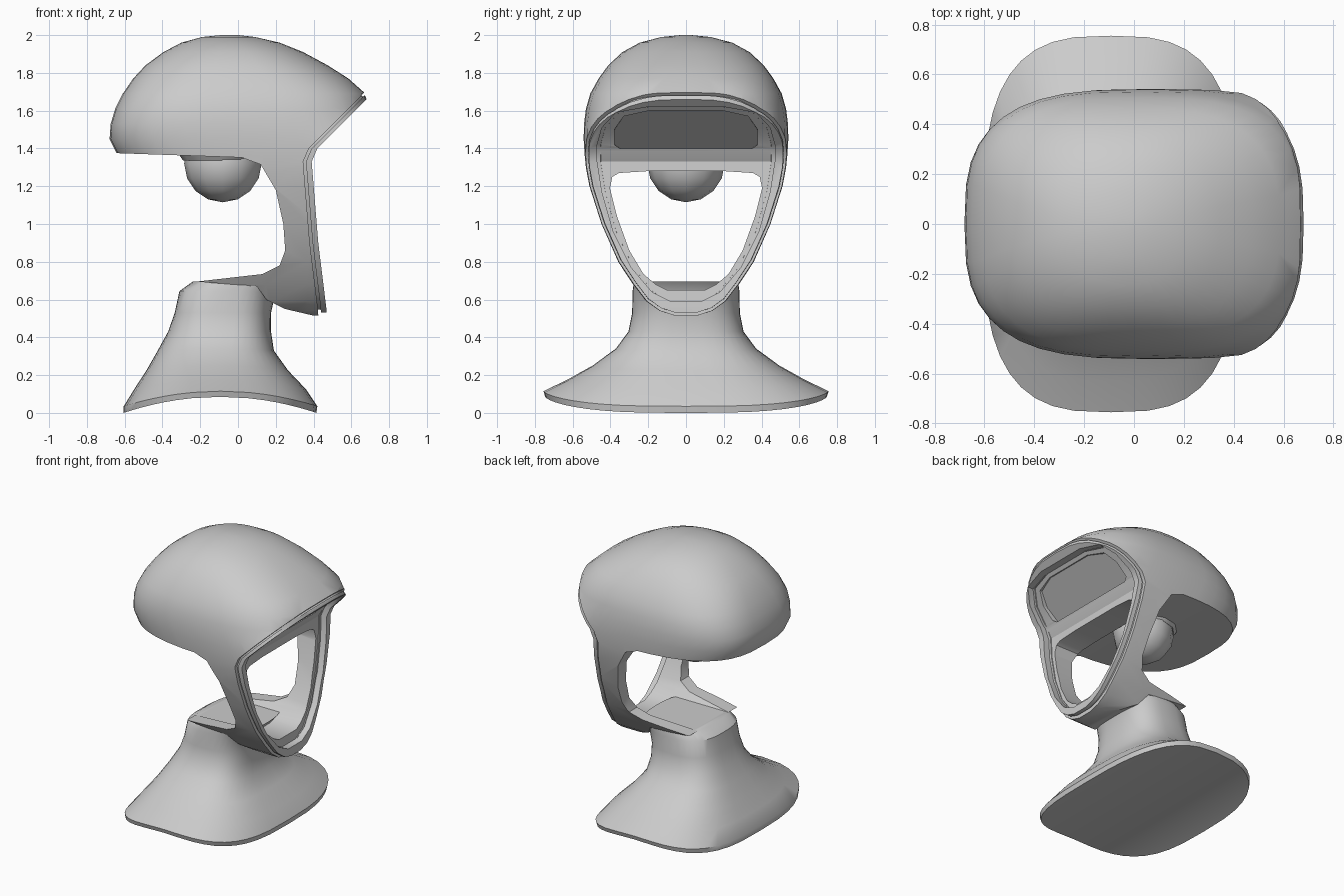
import bpy, bmesh, math
from mathutils import Vector

cube = bpy.data.objects.get("Cube")
if cube:
    bpy.data.objects.remove(cube, do_unlink=True)

grey = bpy.data.materials.new("plain grey")
grey.use_nodes = True
grey.diffuse_color = (0.6, 0.6, 0.6, 1)
grey.node_tree.nodes["Principled BSDF"].inputs["Base Color"].default_value = (0.6, 0.6, 0.6, 1)

SIDES = 40
FRONT = [(0.475, 0.45), (0.467, 0.56), (0.425, 0.9), (0.39, 1.33), (0.42, 1.4), (0.68, 1.66), (0.94, 1.95)]


def make(name, bm):
    bmesh.ops.recalc_face_normals(bm, faces=bm.faces)
    mesh = bpy.data.meshes.new(name)
    bm.to_mesh(mesh)
    bm.free()
    mesh.materials.append(grey)
    ob = bpy.data.objects.new(name, mesh)
    bpy.context.collection.objects.link(ob)
    return ob


def front_x(z):
    """Depth of the face line at a height."""
    for (xa, za), (xb, zb) in zip(FRONT, FRONT[1:]):
        if z <= zb:
            return xa + (xb - xa) * (z - za) / (zb - za)
    return FRONT[-1][0]


def loft(name, rings, scale=1.0, pivot=1.15):
    """Stack of rounded outlines: height, back, front, half width, power, end drop."""
    bm = bmesh.new()
    rows = []
    for z, back, front, width, power, drop in rings:
        mid, half, row = (back + front) / 2, (front - back) / 2, []
        for i in range(SIDES):
            a = 2 * math.pi * i / SIDES
            u, v = [math.copysign(abs(k) ** (2 / power), k) for k in (math.cos(a), math.sin(a))]
            row.append(bm.verts.new(((mid + half * u), width * v * scale,
                                     pivot + (z - drop * u * u - pivot) * scale)))
        rows.append(row)
    for a, b in zip(rows, rows[1:]):
        for i in range(SIDES):
            j = (i + 1) % SIDES
            bm.faces.new((a[i], a[j], b[j], b[i]))
    # caps are strips across the width, so that they can arch
    for row in (rows[0], rows[-1]):
        for i in range(SIDES // 2):
            strip = [row[i], row[i + 1], row[-i - 1], row[-i % SIDES]]
            bm.faces.new(list(dict.fromkeys(strip)))
    return make(name, bm)


def side_prism(points):
    """Side outline pushed across the full width."""
    bm = bmesh.new()
    face = bm.faces.new([bm.verts.new((x, -1, z)) for x, z in points])
    new = bmesh.ops.extrude_face_region(bm, geom=[face])["geom"]
    bmesh.ops.translate(bm, vec=Vector((0, 2, 0)), verts=[v for v in new if isinstance(v, bmesh.types.BMVert)])
    return make("cutter", bm)


def face_prism(half, back, front=0.3, follow=True, taper=1.0, tilt=0.0):
    """Mirrored face outline pushed along the depth, following the face line if asked."""
    bm = bmesh.new()
    rows, top = [], half[-1][1]
    for off, t, lean in ((back, taper, tilt), (front, 1, 0)):
        for s in (-1, 1):
            rows.append([bm.verts.new((off - lean * (top - z) + (front_x(z) if follow else 0), s * y * t, z))
                         for y, z in half])
    bl, br, fl, fr = rows
    for a, b in ((bl, br), (br, fr), (fr, fl), (fl, bl)):
        for i in range(len(half) - 1):
            bm.faces.new((a[i], b[i], b[i + 1], a[i + 1]))
    for i in (0, -1):
        bm.faces.new((bl[i], br[i], fr[i], fl[i]))
    return make("cutter", bm)


def cut(ob, cutter, operation="DIFFERENCE"):
    bpy.context.view_layer.objects.active = ob
    mod = ob.modifiers.new("cut", "BOOLEAN")
    mod.operation, mod.solver, mod.object = operation, "EXACT", cutter
    bpy.ops.object.modifier_apply(modifier=mod.name)
    bpy.data.objects.remove(cutter, do_unlink=True)


def smooth(ob, angle=32):
    bpy.ops.object.select_all(action="DESELECT")
    ob.select_set(True)
    bpy.context.view_layer.objects.active = ob
    bpy.ops.object.shade_smooth_by_angle(angle=math.radians(angle))


# Head mass: chin to crown
chin = [(0.515, 0.06), (0.54, 0.14), (0.59, 0.21), (0.68, 0.28), (0.8, 0.36),
        (1.0, 0.449), (1.2, 0.512), (1.3, 0.53)]
head_rings = [(z, -0.6, 0.9, w, 3, 0) for z, w in chin] + [
    (1.37, -0.64, 0.9, 0.537, 3, 0), (1.45, -0.68, 0.86, 0.542, 3, 0),
    (1.53, -0.674, 0.77, 0.54, 3, 0), (1.61, -0.65, 0.7, 0.53, 3, 0),
    (1.69, -0.61, 0.675, 0.507, 2.9, 0), (1.77, -0.555, 0.585, 0.463, 2.7, 0),
    (1.84, -0.49, 0.475, 0.412, 2.5, 0), (1.91, -0.395, 0.345, 0.337, 2.3, 0),
    (1.96, -0.3, 0.22, 0.245, 2.1, 0), (1.99, -0.19, 0.09, 0.13, 2, 0),
    (2.0, -0.09, 0.0, 0.03, 2, 0)]

# Face openings, as half outlines of width and height
eye_hole = [(0.1, 0.65), (0.16, 0.68), (0.225, 0.735), (0.3, 0.86), (0.365, 1.04),
            (0.403, 1.19), (0.39, 1.25), (0.355, 1.27), (0.2, 1.28)]
inner_step = [(0.08, 0.59), (0.18, 0.64), (0.29, 0.77), (0.385, 0.96), (0.445, 1.17), (0.47, 1.33),
              (0.47, 1.42), (0.445, 1.51), (0.37, 1.59), (0.2, 1.62)]
brow_recess = [(0.36, 1.4), (0.39, 1.42), (0.39, 1.5), (0.34, 1.57), (0.2, 1.6)]

# Head shell: dome, side straps and jaw
head = loft("head_shell", head_rings)
body_line = [(x - 0.045, z) for x, z in FRONT]
under_line = [(0.9, 2.1), (-0.8, 2.1), (-0.8, 1.38), (-0.64, 1.375), (0.02, 1.352), (0.12, 1.315),
              (0.2, 1.18), (0.24, 1.0), (0.25, 0.86), (0.22, 0.78), (0.13, 0.735),
              (-0.22, 0.695), (0.1, 0.67), (0.15, 0.6), (0.25, 0.55), (0.4, 0.515)]
cut(head, side_prism(body_line + under_line), "INTERSECT")
cut(head, face_prism(eye_hole, -0.5, 1.2, follow=False))
cut(head, face_prism(inner_step, -0.052, taper=0.96))
cut(head, face_prism(brow_recess, -0.06, taper=0.97, tilt=0.25))
smooth(head)

# Face rim, and the narrower seam behind it
for name, near, far, scale in (("face_rim", 0, 0.03, 0.975), ("rim_seam", 0.02, 0.055, 0.95)):
    ring = loft(name, head_rings, scale)
    strip = [(x - near, z) for x, z in FRONT] + [(x - far, z) for x, z in reversed(FRONT)]
    cut(ring, side_prism(strip), "INTERSECT")
    cut(ring, face_prism(inner_step, -0.2))
    smooth(ring)

# Neck flaring into an arched base
neck = loft("neck_and_base", [
    (0.085, -0.605, 0.415, 0.745, 3, 0.085), (0.115, -0.605, 0.42, 0.755, 3, 0.08),
    (0.175, -0.55, 0.36, 0.63, 2.9, 0.05), (0.25, -0.485, 0.265, 0.495, 2.8, 0.025),
    (0.34, -0.425, 0.19, 0.372, 2.8, 0.01), (0.43, -0.37, 0.175, 0.305, 2.8, 0),
    (0.53, -0.335, 0.175, 0.285, 2.8, 0), (0.645, -0.31, 0.2, 0.283, 2.8, 0),
    (0.695, -0.24, 0.24, 0.275, 2.8, 0)])
smooth(neck, 40)

# Ball hanging under the dome, with its mounting plate
bm = bmesh.new()
bmesh.ops.create_uvsphere(bm, u_segments=12, v_segments=8, radius=0.205)
bmesh.ops.translate(bm, vec=(-0.08, 0, 1.32), verts=bm.verts)
smooth(make("ball", bm), 40)
bm = bmesh.new()
bmesh.ops.create_cone(bm, cap_ends=True, segments=12, radius1=0.2, radius2=0.22, depth=0.03)
bmesh.ops.translate(bm, vec=(-0.09, 0, 1.35), verts=bm.verts)
smooth(make("ball_plate", bm))
